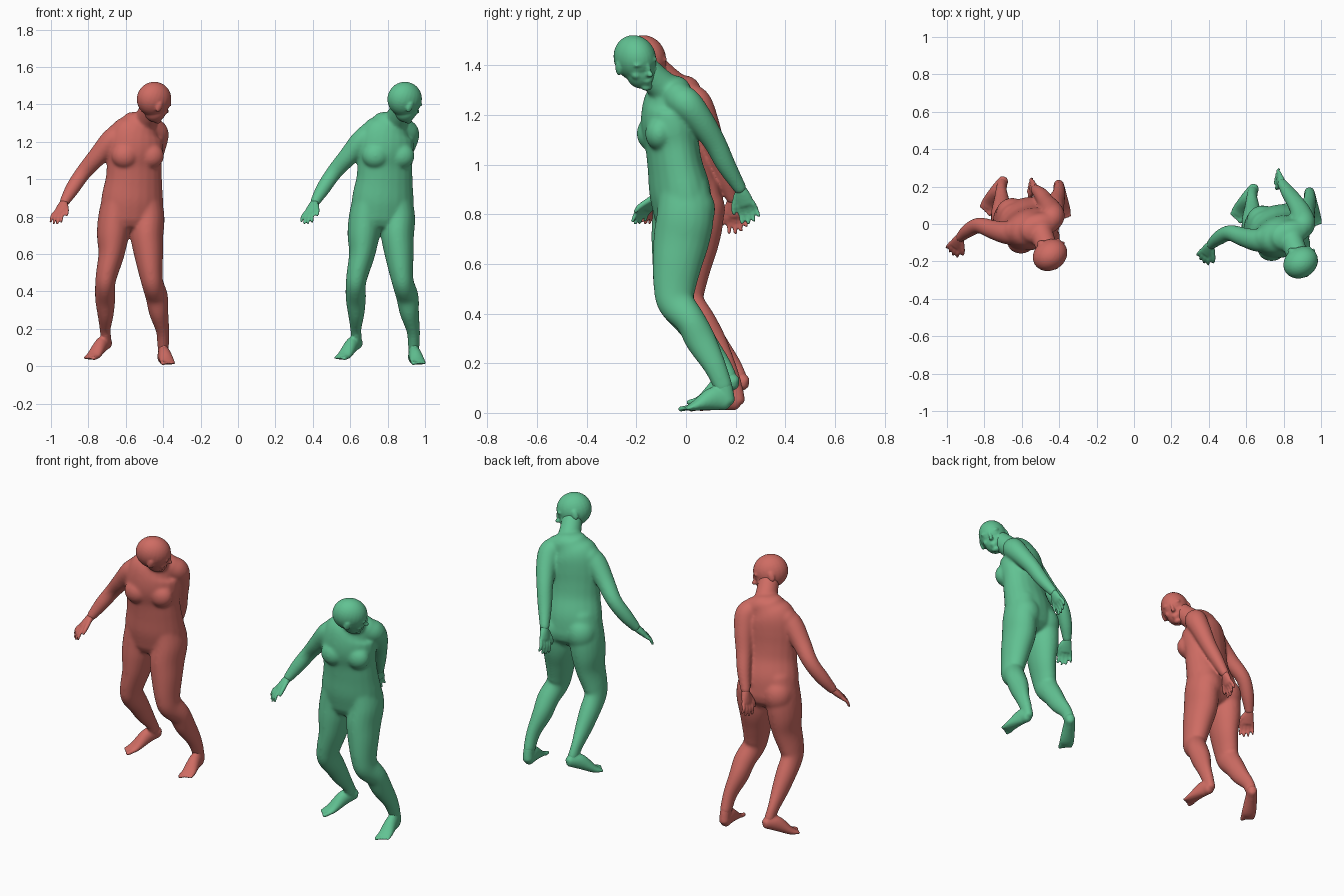
import bpy, bmesh, math
from mathutils import Vector, Matrix

cube = bpy.data.objects.get("Cube")
if cube:
    bpy.data.objects.remove(cube)

SEG = 20


def material(name, rgb):
    m = bpy.data.materials.new(name)
    m.use_nodes = True
    m.diffuse_color = (*rgb, 1)
    m.node_tree.nodes["Principled BSDF"].inputs["Base Color"].default_value = (*rgb, 1)
    return m


def spline(points, steps=5):
    """Catmull-Rom through (x, y, z, half width, half depth) points."""
    p = [Vector(q) for q in points]
    p = [p[0] * 2 - p[1]] + p + [p[-1] * 2 - p[-2]]
    out = []
    for i in range(1, len(p) - 2):
        a, b, c, d = p[i - 1:i + 3]
        for k in range(steps):
            t = k / steps
            out.append((b * 2 + (c - a) * t + (a * 2 - b * 5 + c * 4 - d) * t * t
                        + (b * 3 - a - c * 3 + d) * t ** 3) / 2)
    return out + [p[-2]]


def tube(bm, points, side=(1, 0, 0), cap=0.7):
    """Elliptical tube with domed ends."""
    pts = spline([q if len(q) == 5 else (*q, q[3]) for q in points])
    pos = [Vector(q[:3]) for q in pts]
    rows = []
    for i, q in enumerate(pts):
        t = (pos[min(i + 1, len(pos) - 1)] - pos[max(i - 1, 0)]).normalized()
        n = t.cross(Vector(side)).normalized()
        s = n.cross(t)
        row = [(pos[i], s * q[3], n * q[4])]
        if i in (0, len(pts) - 1):
            out = t * min(q[3], q[4]) * cap * (-1 if i == 0 else 1)
            for ang in (0.5, 1.0, 1.4):
                r = math.cos(ang)
                row.append((pos[i] + out * math.sin(ang), s * q[3] * r, n * q[4] * r))
            if i == 0:
                row.reverse()
        rows += row
    rings = []
    for c, s, n in rows:
        rings.append([bm.verts.new(c + s * math.cos(a) + n * math.sin(a))
                      for a in (k * math.tau / SEG for k in range(SEG))])
    for r0, r1 in zip(rings, rings[1:]):
        for k in range(SEG):
            j = (k + 1) % SEG
            bm.faces.new((r0[k], r0[j], r1[j], r1[k]))
    bm.faces.new(rings[0][::-1])
    bm.faces.new(rings[-1])


def ball(bm, centre, radii, frame=Matrix.Identity(3)):
    m = Matrix.Translation(centre) @ frame.to_4x4() @ Matrix.Diagonal((*radii, 1))
    bmesh.ops.create_uvsphere(bm, u_segments=24, v_segments=16, radius=1, matrix=m)


def hand(bm, wrist, knuckle, tip, side):
    """Flat palm, four curled fingers and a thumb on the +side edge."""
    w, k, t, s = (Vector(v) for v in (wrist, knuckle, tip, side))
    s.normalize()
    curl = (t - k).cross(s).normalized() * 0.008
    tube(bm, [(*w, .024, .021), (*w.lerp(k, .5), .033, .019), (*k, .037, .015)], s)
    for i, reach in enumerate((.8, 1, 1.08, .98)):
        o = s * (i - 1.5) * 0.02
        end = k.lerp(t, reach) + o * 1.25
        tube(bm, [(*(k + o), .0105), (*(k.lerp(end, .5) + o * .5 + curl), .0095), (*end, .0075)], s)
    root = w.lerp(k, .3) + s * .022
    tube(bm, [(*root, .013), (*(k + s * .05), .0115), (*(k.lerp(t, .4) + s * .058), .008)], curl)


def head(bm):
    face = Vector((.78, .56, -.28)).normalized()
    ear = Vector((-.52, .8, .28))
    ear = (ear - face * ear.dot(face)).normalized()
    up = face.cross(ear)
    frame = Matrix((face, ear, up)).transposed()
    centre = Vector((.895, -.203, 1.427))

    def put(f, e, u, radii):
        ball(bm, centre + frame @ Vector((f, e, u)), radii, frame)

    put(-.005, 0, .0, (.097, .081, .093))      # skull
    put(.03, 0, -.05, (.06, .06, .068))        # jaw
    put(.066, 0, -.102, (.022, .024, .017))    # chin
    put(.098, 0, -.04, (.016, .013, .012))     # nose tip
    put(.09, 0, -.02, (.011, .009, .026))      # nose bridge
    put(.083, 0, -.07, (.012, .023, .006))     # upper lip
    put(.08, 0, -.081, (.012, .019, .007))     # lower lip
    for k in (-1, 1):
        put(.073, k * .032, .005, (.014, .024, .009))      # brow
        put(.069, k * .03, -.014, (.014, .015, .008))      # eye
        put(.056, k * .04, -.042, (.022, .02, .02))        # cheek
        put(-.008, k * .081, -.024, (.018, .009, .03))     # ear


def skin(name, bm, mat, offset, iterations):
    """Fuse the overlapping parts into one smooth skin."""
    mesh = bpy.data.meshes.new(name)
    bmesh.ops.translate(bm, verts=bm.verts, vec=offset)
    bmesh.ops.recalc_face_normals(bm, faces=bm.faces)
    bm.to_mesh(mesh)
    bm.free()
    mesh.materials.append(mat)
    obj = bpy.data.objects.new(name, mesh)
    bpy.context.collection.objects.link(obj)
    fuse = obj.modifiers.new("fuse", 'REMESH')
    fuse.mode = 'VOXEL'
    fuse.voxel_size = .006
    fuse.use_smooth_shade = True
    soft = obj.modifiers.new("soften", 'SMOOTH')
    soft.factor = .5
    soft.iterations = iterations


def figure(name, mat, offset, left_arm, left_hand):
    body, skull, ends = bmesh.new(), bmesh.new(), bmesh.new()
    # torso turned to its left, shoulder girdle and neck
    tube(body, [(.77, -.01, .80, .172, .115), (.775, -.026, .9, .168, .12),
                (.783, -.045, 1.0, .154, .108), (.785, -.056, 1.08, .15, .106),
                (.79, -.067, 1.16, .154, .112), (.795, -.067, 1.24, .142, .105),
                (.815, -.065, 1.295, .1, .085)], (1, .25, 0))
    tube(body, [(.69, -.08, 1.235, .06), (.75, -.068, 1.27, .062), (.82, -.045, 1.298, .062),
                (.89, -.03, 1.27, .06)], (0, 1, 0))
    tube(body, [(.83, -.05, 1.28, .07), (.85, -.105, 1.325, .062), (.875, -.165, 1.385, .057)])
    for x, y in ((.735, -.141), (.873, -.107)):
        ball(body, (x, y, 1.125), (.072, .058, .068))
    for x, y in ((.688, .015), (.845, .033)):
        ball(body, (x, y, .82), (.087, .085, .1))
    head(skull)
    # arms
    tube(body, [(.735, -.075, 1.25, .064), (.668, -.088, 1.21, .062), (.592, -.072, 1.125, .052),
                (.513, -.048, 1.035, .043), (.455, -.074, .95, .039), (.41, -.112, .875, .027)])
    hand(ends, (.41, -.112, .875), (.385, -.157, .825), (.365, -.195, .765), (.7, -.5, .1))
    tube(body, [(.87, -.04, 1.27, .06), (.905, .0, 1.245, .065)] + left_arm)
    hand(ends, left_arm[-1][:3], *left_hand, (-.2, -.95, -.2))
    # legs, with the ankles carried into the feet
    right_leg = [(.70, -.035, .92, .08, .1), (.68, -.025, .8, .087, .112), (.671, -.028, .7, .086, .112),
                 (.663, -.037, .6, .07, .1), (.64, -.046, .5, .059, .085), (.63, -.038, .44, .054, .075),
                 (.63, .02, .36, .054, .062), (.632, .075, .28, .044, .054), (.63, .14, .2, .03, .04),
                 (.635, .172, .14, .029, .036)]
    left_leg = [(.845, -.01, .92, .08, .1), (.86, -.003, .8, .087, .115), (.853, -.018, .7, .088, .114),
                (.862, -.035, .6, .078, .1), (.873, -.046, .5, .064, .085), (.884, -.038, .44, .058, .075),
                (.906, .018, .37, .06, .062), (.916, .06, .29, .052, .062), (.937, .115, .19, .036, .047),
                (.94, .153, .1, .031, .038)]
    for leg, heel in ((right_leg, (.64, .192, .122)), (left_leg, (.938, .168, .048))):
        tube(body, leg)
        tube(ends, [(*q[:3], q[3] * .92, q[4] * .92) for q in leg[-2:]] + [(*heel, .028, .03)])
    # feet and toes
    feet = (([(.642, .192, .127, .028, .034), (.61, .145, .114, .034, .042),
              (.572, .08, .062, .042, .024), (.555, .05, .048, .042, .014)], (.87, -.49, 0), (-.013, -.024, -.006)),
            ([(.938, .163, .047, .03, .038), (.946, .115, .058, .034, .048),
              (.96, .04, .03, .04, .022), (.964, .012, .02, .04, .013)], (1, .2, 0), (.005, -.027, -.004)))
    for path, side, ahead in feet:
        tube(ends, path, side)
        s = Vector(side).normalized()
        inner = 1 if s.y < 0 else -1
        for i in range(5):
            base = Vector(path[-1][:3]) + s * inner * (.03 - i * .0155)
            end = base + Vector(ahead) * (1.1 - i * .13)
            r = .012 if i == 0 else .008
            tube(ends, [(*base, r), (*end, r * .9)], side)
    skin(name + "_body", body, mat, offset, 30)
    skin(name + "_head", skull, mat, offset, 4)
    skin(name + "_hands_and_feet", ends, mat, offset, 5)


green = material("green skin", (.12, .54, .29))
red = material("red skin", (.62, .15, .125))

figure("green_figure", green, (0, 0, 0),
       [(.895, .055, 1.18, .056), (.862, .115, 1.09, .046), (.83, .16, 1.0, .04), (.79, .22, .9, .027)],
       ((.775, .24, .84), (.765, .262, .77)))
figure("red_figure", red, (-1.34, .04, 0),
       [(.895, .04, 1.16, .056), (.872, .075, 1.06, .046), (.845, .115, .96, .039), (.81, .148, .86, .027)],
       ((.795, .157, .795), (.785, .17, .73)))
